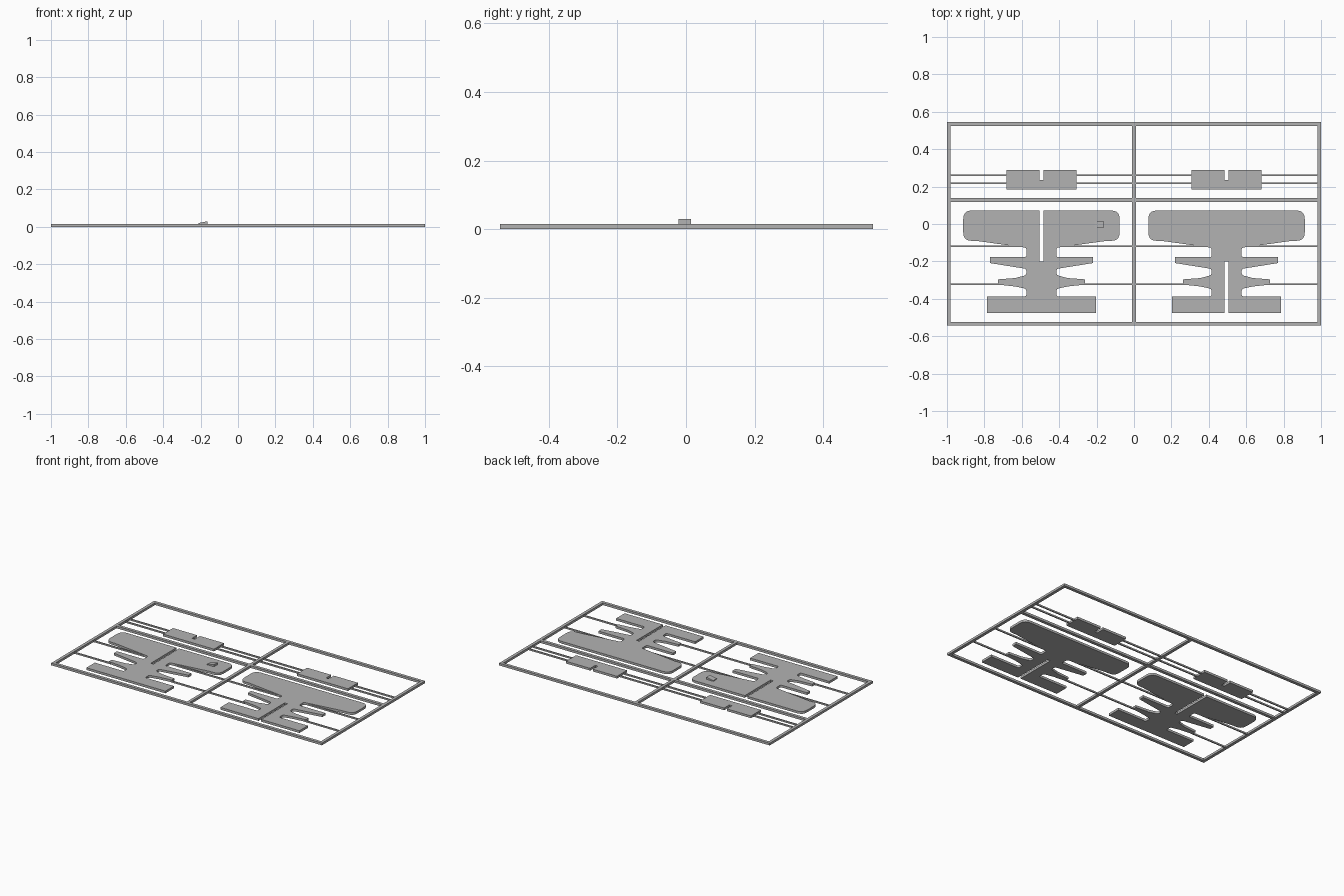
import bpy
import bmesh
from mathutils import Vector

cube = bpy.data.objects.get("Cube")
if cube:
    bpy.data.objects.remove(cube, do_unlink=True)

THICK = 0.015
CENTRE = 0.495   # x of each panel's middle
SLOT = 0.01      # half width of the assembly slots

grey = bpy.data.materials.new("light_grey_plastic")
grey.use_nodes = True
grey.diffuse_color = (0.45, 0.45, 0.45, 1)
grey.node_tree.nodes["Principled BSDF"].inputs["Base Color"].default_value = (0.45, 0.45, 0.45, 1)


def finish(bm, name):
    bmesh.ops.recalc_face_normals(bm, faces=bm.faces[:])
    mesh = bpy.data.meshes.new(name)
    bm.to_mesh(mesh)
    bm.free()
    mesh.materials.append(grey)
    obj = bpy.data.objects.new(name, mesh)
    bpy.context.collection.objects.link(obj)
    return obj


def bar(name, x0, x1, y0, y1, height):
    bm = bmesh.new()
    bmesh.ops.create_cube(bm, size=1)
    for v in bm.verts:
        v.co = (x0 if v.co.x < 0 else x1, y0 if v.co.y < 0 else y1,
                0 if v.co.z < 0 else height)
    return finish(bm, name)


def rounded(points, steps=5):
    """Round each (x, y, radius) corner of a closed outline."""
    out = []
    for i, (x, y, r) in enumerate(points):
        p = Vector((x, y))
        if r == 0:
            out.append(p)
            continue
        a = Vector(points[i - 1][:2])
        b = Vector(points[(i + 1) % len(points)][:2])
        start, end = p + (a - p).normalized() * r, p + (b - p).normalized() * r
        for k in range(steps + 1):
            t = k / steps
            out.append(start * (1 - t) ** 2 + p * 2 * t * (1 - t) + end * t * t)
    return out


def plate(name, half, centre_x):
    """Mirror a half outline about its centre line and extrude it."""
    outline = half + [(-x, y, r) for x, y, r in reversed(half)]
    bm = bmesh.new()
    face = bm.faces.new([bm.verts.new((p.x + centre_x, p.y, 0)) for p in rounded(outline)])
    top = bmesh.ops.extrude_face_region(bm, geom=[face])["geom"]
    for v in top:
        if isinstance(v, bmesh.types.BMVert):
            v.co.z = THICK
    return finish(bm, name)


# Outer frame and dividers
for name, y in (("frame_front", -0.533), ("frame_divider", 0.128), ("frame_back", 0.535)):
    bar(name, -1, 1, y - 0.01, y + 0.01, THICK)
for name, x in (("frame_right", -0.99), ("frame_middle", 0), ("frame_left", 0.99)):
    bar(name, x - 0.01, x + 0.01, -0.543, 0.545, THICK)

# Half outline of the aircraft: wing, two small fins, tail
body = [
    (0.418, 0.072, 0.045), (0.418, -0.09, 0.045), (0.35, -0.09, 0.01),
    (0.08, -0.127, 0.012), (0.08, -0.177, 0.012),
    (0.275, -0.177, 0), (0.275, -0.209, 0),
    (0.08, -0.24, 0.014), (0.08, -0.273, 0.014),
    (0.14, -0.289, 0), (0.232, -0.296, 0), (0.232, -0.324, 0), (0.14, -0.334, 0),
    (0.08, -0.347, 0.014), (0.08, -0.387, 0.012),
    (0.292, -0.387, 0), (0.292, -0.476, 0),
]
plate("aircraft_top_slotted", [(SLOT, -0.2, 0), (SLOT, 0.072, 0)] + body, -CENTRE)
plate("aircraft_tail_slotted", body + [(SLOT, -0.476, 0), (SLOT, -0.2, 0)], CENTRE)

# Notched stand plates
stand = [(SLOT, 0.235, 0), (SLOT, 0.29, 0), (0.188, 0.29, 0), (0.188, 0.185, 0)]

# Thin runners joining every part to the frame: y and inner end
runners = {"stand_back": (0.26, 0.185), "stand_front": (0.217, 0.185),
           "wing": (-0.12, 0.075), "fin": (-0.323, 0.22)}
for side, sign in (("right", -1), ("left", 1)):
    cx = sign * CENTRE
    plate("stand_plate_" + side, stand, cx)
    for part, (y, inner) in runners.items():
        for end, d in (("a", -1), ("b", 1)):
            x0, x1 = sorted((cx + d * inner, cx + d * 0.487))
            bar(f"runner_{part}_{side}_{end}", x0, x1, y - 0.004, y + 0.004, 0.01)

# Small raised wedge on the wing, rising towards the middle of the frame
wedge = bar("wing_wedge", -0.212, -0.162, -0.022, 0.015, 0.03)
for v in wedge.data.vertices:
    if v.co.z > 0.02 and v.co.x < -0.2:
        v.co.z = 0.02
